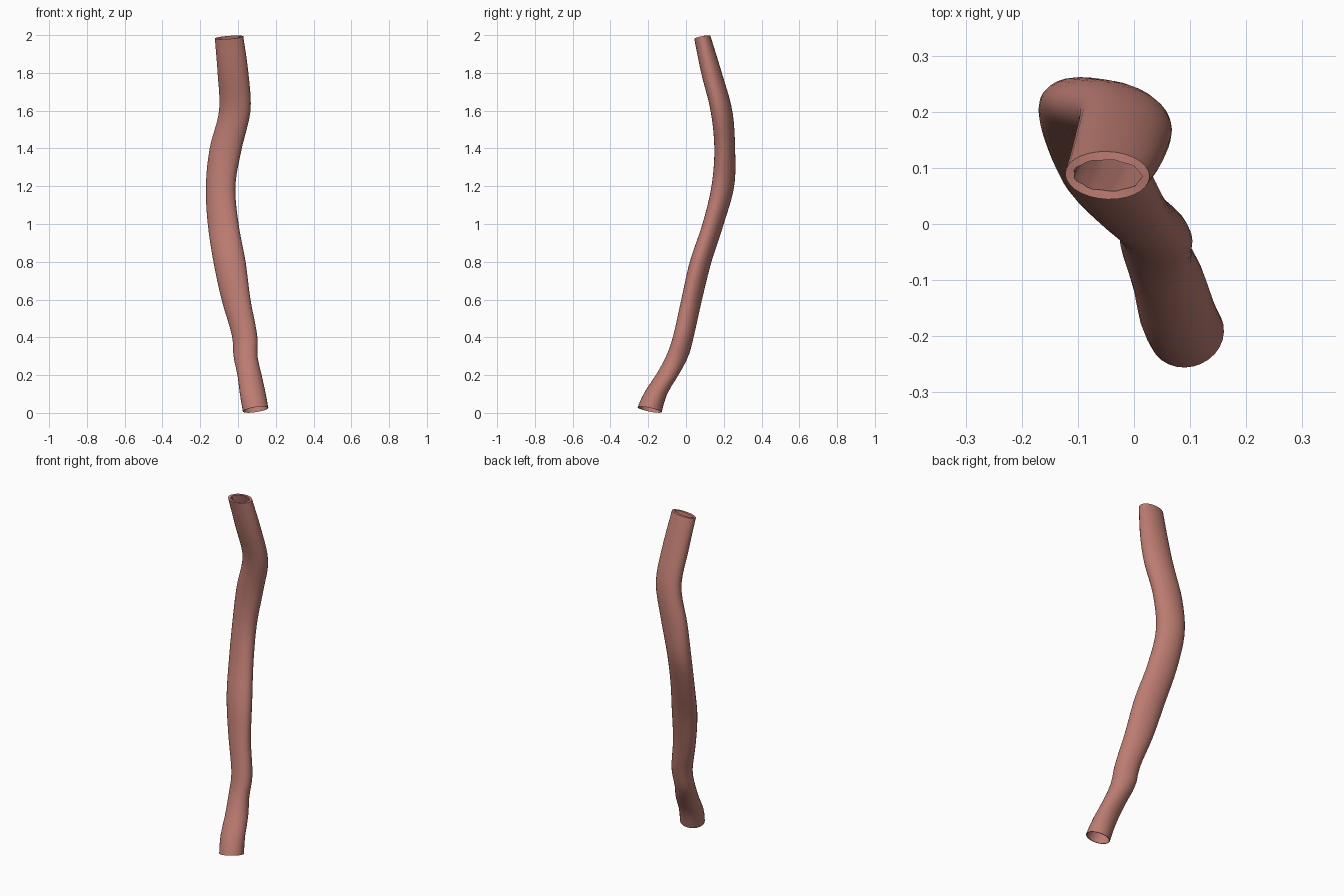
import bpy
import bmesh
from math import cos, sin, sqrt, radians, tau

default_cube = bpy.data.objects.get("Cube")
if default_cube:
    bpy.data.objects.remove(default_cube, do_unlink=True)

SIDES = 28
RINGS = 44

# Horizontal slices of the tube: height, left, right, front, back, skew
SLICES = [
    (0.0, .027, .165, -.268, -.13, -.001),
    (.1, .01, .147, -.225, -.1, 0),
    (.2, -.003, .125, -.16, -.04, 0),
    (.3, -.024, .103, -.105, .013, -.003),
    (.4, -.03, .103, -.07, .04, -.003),
    (.6, -.087, .066, -.025, .085, -.005),
    (.8, -.13, .04, .02, .135, -.005),
    (1, -.16, .003, .087, .2, -.005),
    (1.2, -.17, -.014, .135, .255, -.004),
    (1.4, -.15, .02, .15, .26, -.003),
    (1.6, -.1, .066, .13, .245, -.004),
    (1.8, -.108, .055, .08, .19, -.002),
    (2, -.124, .027, .04, .128, 0),
]


def slice_at(z):
    """Smoothly interpolate the slice values at a given height."""
    last = len(SLICES) - 1
    i = 0
    while i < last - 1 and z > SLICES[i + 1][0]:
        i += 1
    before, low = SLICES[max(i - 1, 0)], SLICES[i]
    high, after = SLICES[i + 1], SLICES[min(i + 2, last)]
    span = high[0] - low[0]
    t = min(max((z - low[0]) / span, 0), 1)
    values = []
    for k in range(1, len(low)):
        start = (high[k] - before[k]) / (high[0] - before[0]) * span
        end = (after[k] - low[k]) / (after[0] - low[0]) * span
        rise = high[k] - low[k]
        values.append(low[k] + t * start
                      + t * t * (3 * rise - 2 * start - end)
                      + t * t * t * (start + end - 2 * rise))
    return values


def wall_point(z, angle, wall, lobes):
    """Point on the skewed elliptical wall, moved inwards by wall."""
    left, right, front, back, skew = slice_at(z)
    width, depth = right - left, back - front
    shear = skew / width
    across = sqrt(max(depth * depth - shear * shear, 0))
    ripple = 1 + lobes * cos(9 * angle)
    u = (width / 2 - wall) * cos(angle) * ripple
    v = (across / 2 - wall) * sin(angle) * ripple
    x = (left + right) / 2 + u
    y = (front + back) / 2 + u * shear / width * 2 / 2 + v
    return x, y, z


def ring_height(t, angle):
    """Height along the tube, with both ends cut at a slant."""
    bottom = .017 + .01 * cos(angle) - .013 * sin(angle)
    top = 1.988 + .006 * cos(angle) + .008 * sin(angle)
    return bottom + (top - bottom) * t


def add_wall(bm, inner):
    rings = []
    for r in range(RINGS + 1):
        t = r / RINGS
        wall = (.004 + .011 * t) if inner else 0
        lobes = .035 * t if inner else 0
        ring = []
        for s in range(SIDES):
            angle = tau * s / SIDES
            z = ring_height(t, angle)
            ring.append(bm.verts.new(wall_point(z, angle, wall, lobes)))
        rings.append(ring)
    for lower, upper in zip(rings, rings[1:]):
        bridge(bm, lower, upper)
    return rings


def bridge(bm, lower, upper):
    for s in range(SIDES):
        n = (s + 1) % SIDES
        bm.faces.new((lower[s], lower[n], upper[n], upper[s]))


# Outer wall, inner wall and the rims joining them
bm = bmesh.new()
outer = add_wall(bm, False)
inner = add_wall(bm, True)
bridge(bm, outer[-1], inner[-1])
bridge(bm, inner[0], outer[0])
bmesh.ops.recalc_face_normals(bm, faces=bm.faces[:])
mesh = bpy.data.meshes.new("curved_tube")
bm.to_mesh(mesh)
bm.free()

tube = bpy.data.objects.new("curved_tube", mesh)
bpy.context.collection.objects.link(tube)

# Dusty pink colour
pink = bpy.data.materials.new("dusty_pink")
pink.use_nodes = True
colour = (.5, .2, .165, 1)
pink.diffuse_color = colour
pink.node_tree.nodes["Principled BSDF"].inputs["Base Color"].default_value = colour
mesh.materials.append(pink)

bpy.ops.object.select_all(action="DESELECT")
tube.select_set(True)
bpy.context.view_layer.objects.active = tube
bpy.ops.object.shade_smooth_by_angle(angle=radians(40))
